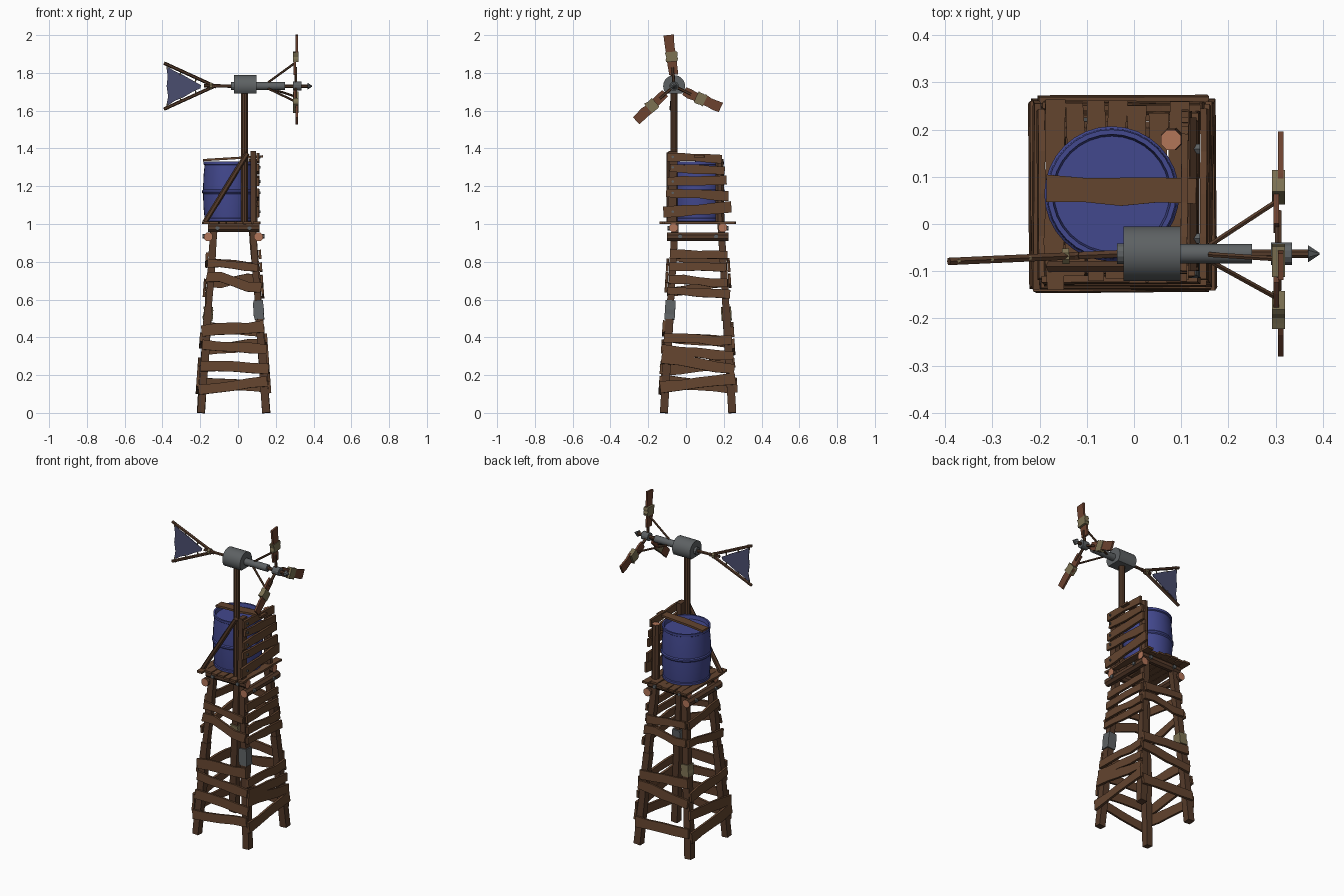
import bpy, bmesh, math, random
from mathutils import Vector as V

random.seed(4)
if "Cube" in bpy.data.objects:
    bpy.data.objects.remove(bpy.data.objects["Cube"])


def material(name, r, g, b):
    m = bpy.data.materials.new(name)
    m.use_nodes = True
    m.diffuse_color = (r, g, b, 1)
    m.node_tree.nodes["Principled BSDF"].inputs["Base Color"].default_value = (r, g, b, 1)
    return m


PLANK = material("plank wood", .125, .058, .028)
LOG = material("log wood", .09, .043, .023)
BLADE = material("blade wood", .15, .054, .028)
CUT = material("cut wood end", .45, .18, .1)
BLUE = material("blue drum paint", .055, .065, .27)
METAL = material("grey metal", .11, .12, .125)
TWINE = material("olive wrapping", .2, .165, .085)
CLOTH = material("faded cloth", .07, .075, .16)


def finish(bm, name, mats, smooth=False):
    bmesh.ops.recalc_face_normals(bm, faces=bm.faces)
    me = bpy.data.meshes.new(name)
    bm.to_mesh(me)
    bm.free()
    for m in mats:
        me.materials.append(m)
    ob = bpy.data.objects.new(name, me)
    bpy.context.collection.objects.link(ob)
    if smooth:
        bpy.ops.object.select_all(action="DESELECT")
        ob.select_set(True)
        bpy.context.view_layer.objects.active = ob
        bpy.ops.object.shade_smooth_by_angle(angle=math.radians(35))
    return ob


def loft(bm, rings):
    """Skin a list of equal rings of points and cap both ends."""
    loops = [[bm.verts.new(p) for p in ring] for ring in rings]
    n = len(loops[0])
    for a, b in zip(loops, loops[1:]):
        for i in range(n):
            j = (i + 1) % n
            bm.faces.new((a[i], a[j], b[j], b[i]))
    return [bm.faces.new(loops[0]), bm.faces.new(loops[-1])]


def plank(name, a, b, normal, width, thick, mat=PLANK, rough=.006, sag=0.0, parts=4):
    """Hand-cut board from a to b, its wide face towards normal."""
    a, b = V(a), V(b)
    d = (b - a).normalized()
    side = V(normal).cross(d).normalized()
    out = d.cross(side)
    rings = []
    for k in range(parts + 1):
        t = k / parts
        c = a.lerp(b, t) + side * (sag * math.sin(math.tau * t) + random.uniform(-rough, rough) * .5)
        w = width / 2 + random.uniform(-rough, rough) * .5
        rings.append([c + side * (s * w) + out * (o * thick / 2)
                      for s, o in ((-1, -1), (1, -1), (1, 1), (-1, 1))])
    bm = bmesh.new()
    loft(bm, rings)
    return finish(bm, name, [mat])


def rod(name, a, b, r, r2=None, n=8, mat=LOG, end=None, smooth=False):
    """Round bar from a to b, with optional end colour."""
    a, b = V(a), V(b)
    q = (b - a).to_track_quat("Z", "Y")
    rings = [[p + q @ V((rr * math.cos((i + .5) * math.tau / n), rr * math.sin((i + .5) * math.tau / n), 0))
              for i in range(n)] for p, rr in ((a, r), (b, r if r2 is None else r2))]
    bm = bmesh.new()
    for f in loft(bm, rings):
        f.material_index = 1 if end else 0
    return finish(bm, name, [mat, end] if end else [mat], smooth)


# Tower centre lines: half spacing of the legs narrows with height
CX, CY = -.024, .064


def half_x(z):
    return .173 - .073 * z


def half_y(z):
    return .181 - .06 * z


def leg_point(sx, sy, z):
    return V((CX + sx * half_x(z), CY + sy * half_y(z), z))


# Legs: two spliced lengths each
for sx, xn in ((-1, "right"), (1, "left")):
    for sy, yn in ((-1, "front"), (1, "back")):
        nm = f"{yn}_{xn}_leg"
        plank(nm + "_lower", leg_point(sx, sy, 0), leg_point(sx, sy, .56), (0, -1, 0), .042, .042, LOG, .004)
        plank(nm + "_upper", leg_point(sx, sy, .48), leg_point(sx, sy, 1), (0, -1, 0), .036, .037, LOG, .004)
plank("metal_splice", leg_point(1, -1, .495), leg_point(1, -1, .595), (0, -1, 0), .052, .054, METAL, .004)
plank("twine_splice", leg_point(-1, 1, .49), leg_point(-1, 1, .56), (0, -1, 0), .052, .054, TWINE, .004)

# Cross boards: (height at start, height at end, width, sag) on each face
FACES = {
    "front": ((0, -1), [(.12, .17, .055, 0), (.25, .235, .055, 0), (.36, .34, .052, 0), (.43, .46, .06, .004),
                        (.72, .665, .05, .012), (.79, .77, .042, .004)]),
    "left": ((1, 0), [(.135, .18, .06, 0), (.285, .235, .055, .005), (.335, .3, .05, 0), (.395, .385, .05, .005),
                      (.645, .63, .042, 0), (.705, .69, .045, .005), (.775, .77, .042, 0), (.84, .835, .045, 0)]),
    "back": ((0, 1), [(.16, .14, .06, 0), (.33, .37, .055, .004), (.455, .43, .05, 0),
                      (.69, .71, .045, .008), (.8, .77, .045, 0)]),
    "right": ((-1, 0), [(.17, .13, .06, 0), (.22, .27, .055, 0), (.4, .37, .052, .005),
                        (.64, .69, .045, .005), (.83, .79, .045, 0)]),
}
for face, ((nx, ny), boards) in FACES.items():
    for k, (z0, z1, w, sag) in enumerate(boards):
        ends = []
        for s, z in ((-1, z0), (1, z1)):
            reach = 1 + random.uniform(.1, .2)
            hx, hy = half_x(z), half_y(z)
            ends.append((CX + (nx * (hx + .028) if nx else s * hx * reach),
                         CY + (ny * (hy + .028) if ny else s * hy * reach), z))
        plank(f"{face}_cross_board_{k + 1}", ends[0], ends[1], (nx, ny, .07), w, .014, sag=sag)

# Log frame below the platform, with bolts
for s in (-1, 1):
    x, y = CX + s * .133, CY + s * .13
    rod("side_log", (x, -.1, .932), (x, .225, .932), .025, mat=LOG, end=CUT)
    rod("cross_log", (-.16, y, .98), (.115, y, .98), .025, mat=LOG, end=CUT)
    for t in (-1, 1):
        rod("side_bolt", (x + s * .018, CY + t * .095, .935), (x + s * .031, CY + t * .095, .935), .012, n=6, mat=METAL)
        rod("cross_bolt", (CX + t * .085, y + s * .018, .977), (CX + t * .085, y + s * .031, .977), .012, n=6, mat=METAL)

# Platform boards
for k in range(7):
    x = -.168 + k * .044
    plank("platform_board", (x, -.125 + random.uniform(-.015, .015), 1.007),
          (x, .25 + random.uniform(-.015, .015), 1.007), (0, 0, 1), .039, .012)

# Drum: turned profile with rolled hoops, rims and a recessed lid
profile = [(.128, 1.014), (.134, 1.016), (.134, 1.028), (.13, 1.032), (.136, 1.09), (.138, 1.16), (.143, 1.166),
           (.143, 1.176), (.138, 1.182), (.136, 1.25), (.13, 1.312), (.136, 1.316), (.136, 1.33), (.126, 1.33),
           (.122, 1.308)]
bm = bmesh.new()
loft(bm, [[(-.047 + r * math.cos(i * math.tau / 32), CY + r * math.sin(i * math.tau / 32), z)
           for i in range(32)] for r, z in profile])
finish(bm, "water_drum", [BLUE], True)
plank("drum_top_board", (-.185, .074, 1.338), (.132, .068, 1.358), (0, 0, 1), .055, .012)

# Board wall beside the drum
plank("wall_front_post", (.08, -.075, 1), (.08, -.07, 1.385), (1, 0, 0), .045, .03, LOG)
rod("wall_back_post", (.08, .18, 1), (.078, .178, 1.345), .025, .023, mat=LOG, end=CUT)
for k, (y0, z0, y1, z1, w) in enumerate([(-.12, 1.065, .24, 1.09, .055), (-.105, 1.165, .225, 1.15, .048),
                                       (-.1, 1.225, .215, 1.235, .045), (-.085, 1.3, .205, 1.28, .045),
                                       (-.1, 1.355, .19, 1.342, .042)]):
    plank(f"wall_board_{k + 1}", (.105, y0, z0), (.108, y1, z1), (1, 0, 0), w, .014)
    rod("wall_nail", (.1, -.07, z0), (.12, -.07, z0), .007, n=6, mat=METAL)

# Mast and its brace
HY, HZ = -.063, 1.73
rod("mast", (.035, HY, .99), (.035, HY, 1.71), .019, n=10, smooth=True)
rod("mast_brace", (-.175, -.09, 1.01), (.05, -.09, 1.375), .014, n=6)

# Generator housing: rounded top, flat underside
arc = [math.radians(-42 + 264 * i / 20) for i in range(21)]
bm = bmesh.new()
loft(bm, [[(x, HY + .058 * math.cos(a), HZ + .058 * math.sin(a)) for a in arc] for x in (-.022, .098)])
finish(bm, "generator_housing", [METAL], True)
rod("rear_bearing", (-.036, HY, HZ), (-.02, HY, HZ), .022, n=12, mat=METAL)
rod("shaft_sleeve", (.095, HY, HZ), (.25, HY, HZ), .021, n=16, mat=METAL, smooth=True)
rod("rotor_shaft", (.24, HY, HZ), (.375, HY, HZ), .01)
rod("rotor_hub", (.29, HY, HZ), (.335, HY, HZ), .025, n=12, mat=METAL)
rod("rotor_tip", (.368, HY, HZ), (.393, HY, HZ), .02, .002, n=8, mat=METAL)

# Three patched blades with struts
for k, deg in enumerate((95, 334, 221)):
    ca, sa = math.cos(math.radians(deg)), math.sin(math.radians(deg))

    def at(r, x=.305, off=0.0):
        return (x, HY + r * ca - off * sa, HZ + r * sa + off * ca)

    rod(f"blade_{k + 1}_spoke", at(.015), at(.1), .008, n=6)
    plank(f"blade_{k + 1}_inner", at(.06, .301), at(.18, .301), (1, 0, 0), .05, .012, BLADE)
    plank(f"blade_{k + 1}_outer", at(.14, .311, .003), at(.272, .311, .005), (1, 0, 0), .054, .012, BLADE)
    plank(f"blade_{k + 1}_wrap", at(.13, .306), at(.182, .306), (1, 0, 0), .062, .028, TWINE, .004)
    rod(f"blade_{k + 1}_strut", at(.02, .16), at(.122, .3), .006, n=6)


# Tail: boom, twine lashing, spread arms and torn cloth
def tail(x, z, dy=0.0):
    return V((x, HY + .045 * (x + .03) + dy, z))


rod("tail_boom", tail(-.03, HZ), tail(-.18, HZ + .002), .009, n=6)
rod("tail_lashing", tail(-.137, HZ), tail(-.152, HZ), .018, n=8, mat=TWINE)
for s in (-1, 1):
    rod("tail_arm", tail(-.115, HZ - s * .004), tail(-.392, HZ + s * .122), .009, n=6)
    for x in (-.22, -.3, -.37):
        z = HZ + s * .122 * (x + .13) / -.262
        rod("cloth_tie", tail(x, z + s * .011), tail(x - .006, z - s * .02), .004, n=5, mat=TWINE)
outline = [(-.195, .004), (-.24, .03), (-.29, .058), (-.34, .082), (-.38, .108), (-.372, .05), (-.378, .0),
           (-.37, -.055), (-.38, -.108), (-.335, -.078), (-.29, -.06), (-.24, -.03), (-.2, -.012)]
bm = bmesh.new()
loft(bm, [[tail(x, HZ + z, dy) for x, z in outline] for dy in (-.002, .002)])
finish(bm, "tail_cloth", [CLOTH])
